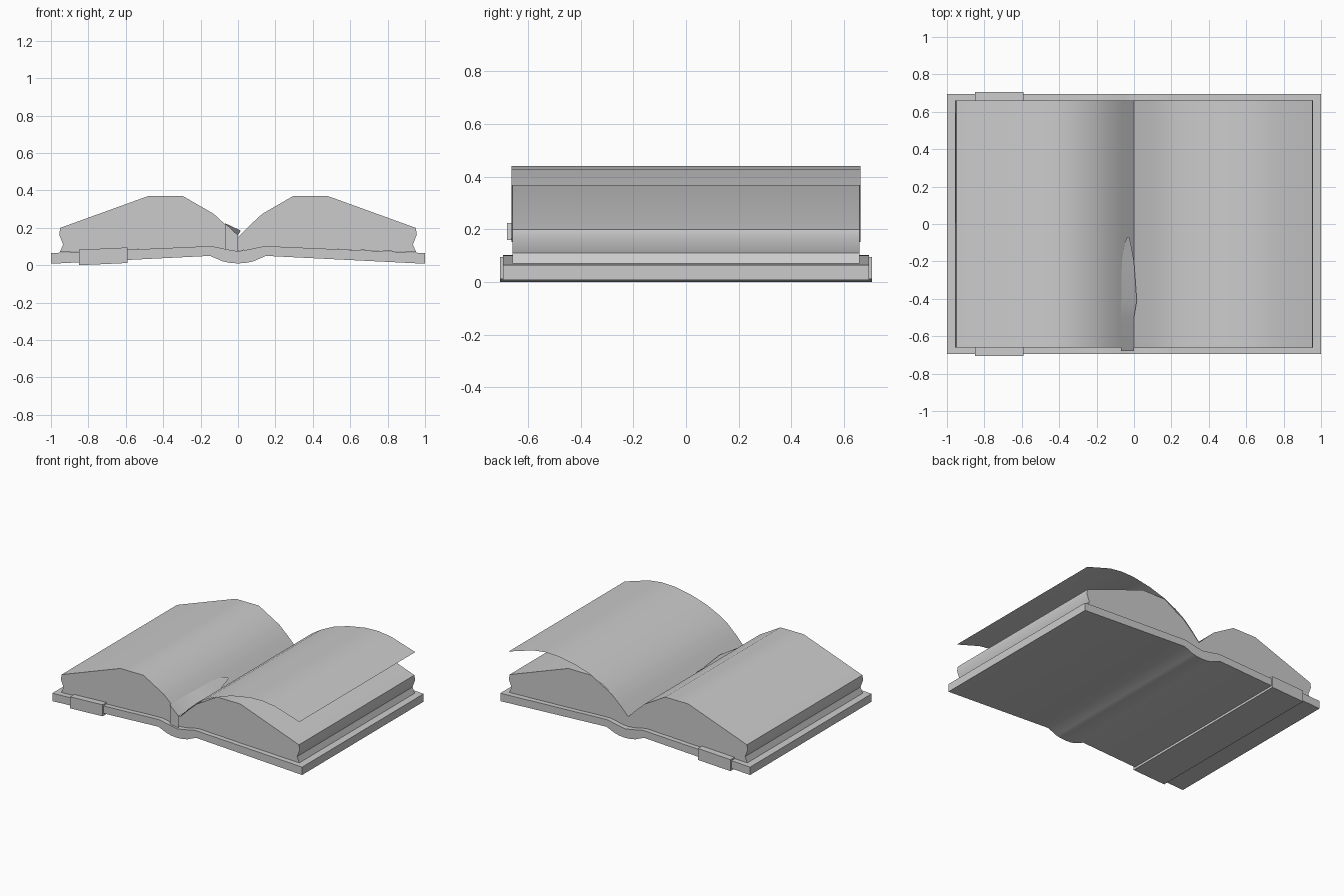
import bpy, bmesh, math

if "Cube" in bpy.data.objects:
    bpy.data.objects.remove(bpy.data.objects["Cube"])


def finish(name, bm, angle=40):
    me = bpy.data.meshes.new(name)
    bm.to_mesh(me)
    bm.free()
    ob = bpy.data.objects.new(name, me)
    bpy.context.collection.objects.link(ob)
    bpy.ops.object.select_all(action='DESELECT')
    ob.select_set(True)
    bpy.context.view_layer.objects.active = ob
    bpy.ops.object.shade_smooth_by_angle(angle=math.radians(angle))
    return ob


def prism(name, profile, half, angle=40):
    """Closed x-z profile extruded along y from -half to +half."""
    bm = bmesh.new()
    face = bm.faces.new([bm.verts.new((x, -half, z)) for x, z in profile])
    ext = bmesh.ops.extrude_face_region(bm, geom=[face])
    bmesh.ops.translate(bm, vec=(0, 2 * half, 0),
                        verts=[g for g in ext['geom'] if isinstance(g, bmesh.types.BMVert)])
    bmesh.ops.recalc_face_normals(bm, faces=bm.faces)
    return finish(name, bm, angle)


def strip(name, rows, angle=40):
    """Thin sheet through rows of two points each."""
    bm = bmesh.new()
    vs = [[bm.verts.new(p) for p in row] for row in rows]
    for a, b in zip(vs, vs[1:]):
        bm.faces.new((a[0], a[1], b[1], b[0]))
    bmesh.ops.recalc_face_normals(bm, faces=bm.faces)
    if sum(f.normal.z for f in bm.faces) < 0:
        bmesh.ops.reverse_faces(bm, faces=bm.faces)
    return finish(name, bm, angle)


# Cover: boards with a bowed spine, right half mirrored to the left
top = [(0, .075), (.05, .083), (.14, .102), (.2, .1), (1, .065)]
bottom = [(1, .008), (.15, .05), (.08, .02), (.04, .012), (0, .01)]
half = top + bottom
prism("cover", half + [(-x, z) for x, z in half[::-1] if x > 0], .695)

# Page blocks, one on each side of the gutter
block = [(0, .078), (0, .15), (.065, .215), (.13, .275), (.295, .37), (.48, .37),
         (.95, .2), (.956, .165), (.935, .11), (.953, .07), (.2, .098), (.14, .1), (.05, .082)]
for side, name in ((1, "right_pages"), (-1, "left_pages")):
    prism(name, [(side * x, z) for x, z in block], .66)

# Single page lifting off the right block
page = [(0, .152), (.065, .222), (.13, .282), (.2, .327), (.3, .375), (.42, .412), (.56, .437),
        (.66, .44), (.76, .427), (.955, .367)]
strip("lifted_page", [((x, -.663, z), (x, .663, z)) for x, z in page])

# Strap around the left board
prism("strap", [(-.85, .0), (-.85, .083), (-.59, .095), (-.59, .012)], .706, 30)

# Ribbon bookmark: hangs over the front, lies in the gutter and curls up
ribbon = [(-.68, -.07, .08, 0, .075), (-.68, -.07, .225, 0, .16), (-.5, -.07, .225, 0, .162),
          (-.41, -.068, .222, .015, .185), (-.2, -.065, .22, 0, .175),
          (-.1, -.05, .21, -.018, .19), (-.07, -.036, .2, -.026, .195)]
strip("bookmark", [((xl, y, zl), (xr, y, zr)) for y, xl, zl, xr, zr in ribbon])
